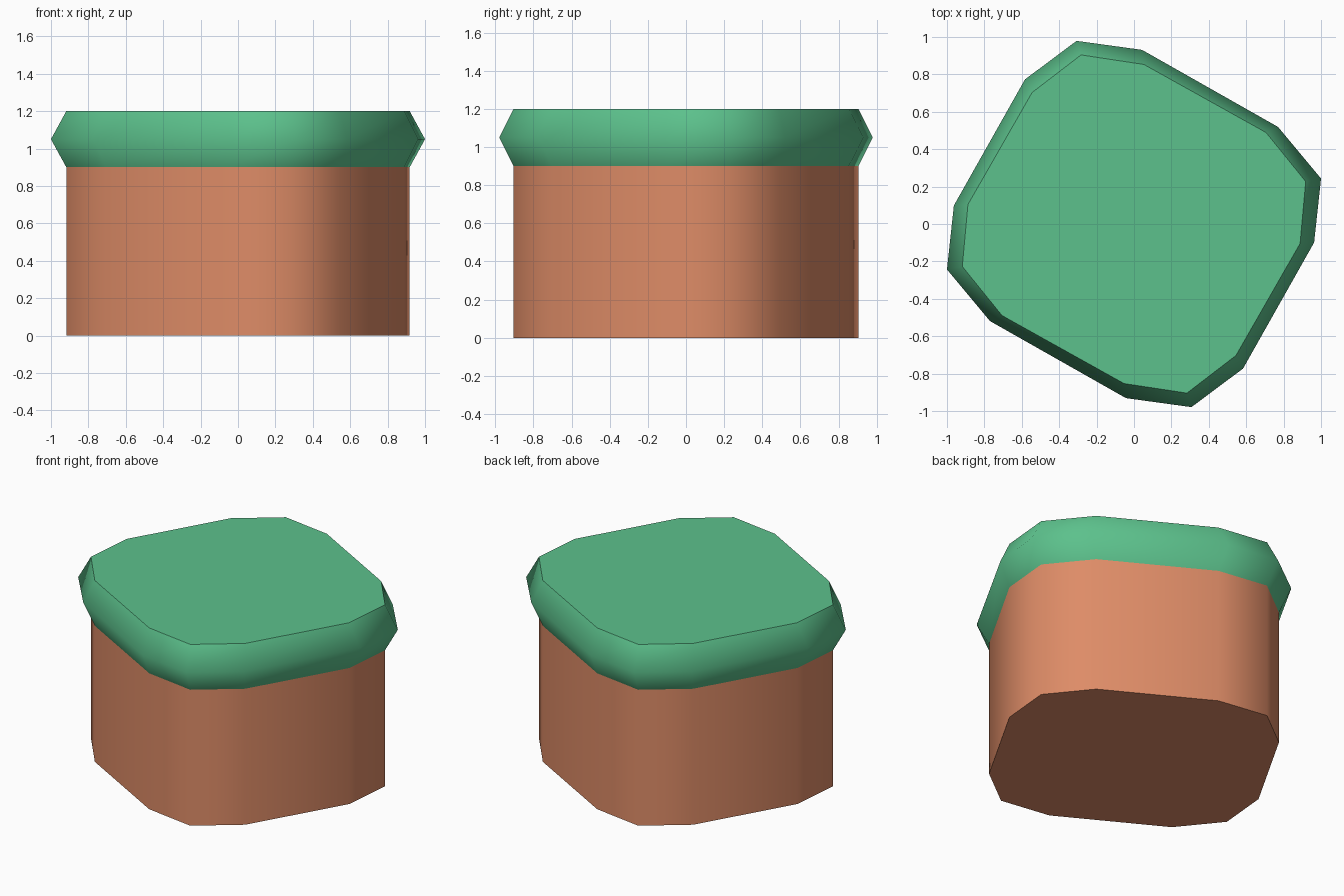
import bpy, bmesh

if "Cube" in bpy.data.objects:
    bpy.data.objects.remove(bpy.data.objects["Cube"])

def material(name, srgb):
    lin = [((c / 255 + 0.055) / 1.055) ** 2.4 for c in srgb]
    m = bpy.data.materials.new(name)
    m.diffuse_color = (*lin, 1)
    m.use_nodes = True
    m.node_tree.nodes["Principled BSDF"].inputs["Base Color"].default_value = m.diffuse_color
    return m

dirt = material("dirt brown", (222, 140, 103))
grass = material("grass green", (92, 193, 140))

# half outlines, completed by a half turn
def full(half):
    return half + [(-x, -y) for x, y in half]

inner = full([(0.283, -0.904), (0.545, -0.703), (0.888, -0.104),
              (0.918, 0.227), (0.706, 0.489), (0.053, 0.853)])
outer = full([(0.307, -0.979), (0.583, -0.773), (0.963, -0.099),
              (1.0, 0.243), (0.770, 0.519), (0.043, 0.931)])

def loft(name, sections, mat):
    """Stack outlines (points, z): smooth walls, flat sharp-edged ends."""
    bm = bmesh.new()
    rings = [[bm.verts.new((x, y, z)) for x, y in pts] for pts, z in sections]
    n = len(rings[0])
    for a, b in zip(rings, rings[1:]):
        for i in range(n):
            j = (i + 1) % n
            bm.faces.new((a[i], a[j], b[j], b[i])).smooth = True
    for cap in (bm.faces.new(rings[0][::-1]), bm.faces.new(rings[-1])):
        for e in cap.edges:
            e.smooth = False
    me = bpy.data.meshes.new(name)
    bm.to_mesh(me)
    bm.free()
    me.materials.append(mat)
    ob = bpy.data.objects.new(name, me)
    bpy.context.collection.objects.link(ob)

# earth block and bulging grass cap
loft("earth_block", [(inner, 0), (inner, 0.9)], dirt)
loft("grass_cap", [(inner, 0.9), (outer, 1.05), (inner, 1.2)], grass)
